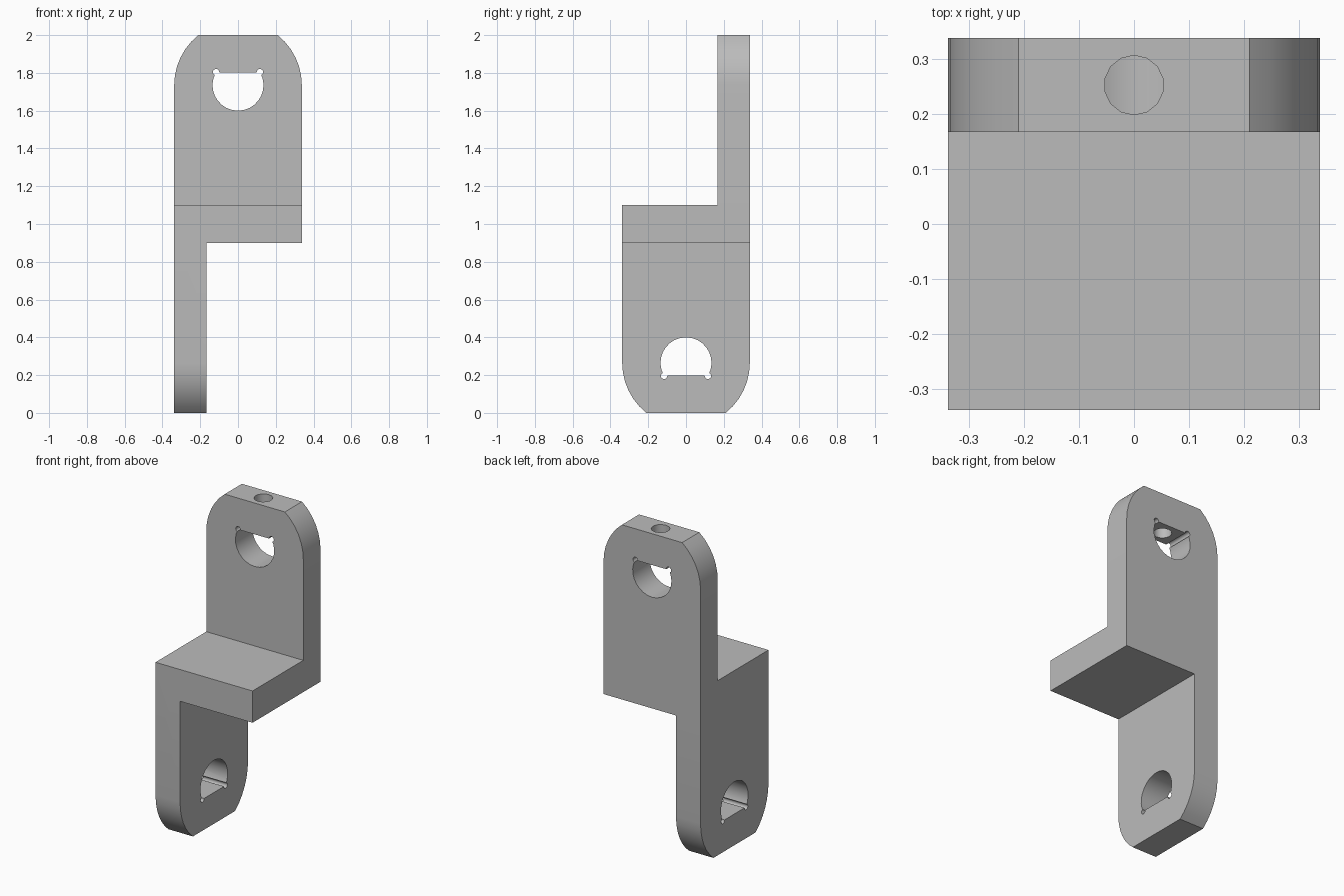
import bpy
import bmesh
from math import sin, cos, asin, pi
from mathutils import Matrix, Vector

if "Cube" in bpy.data.objects:
    bpy.data.objects.remove(bpy.data.objects["Cube"], do_unlink=True)

HALF = 0.338      # half width of the bracket
INNER = 0.167     # inner face of each tab
EYE_Z = 1.735     # centre of the keyed hole
FLAT_Z = 1.803    # flat side of the keyed hole
HOLE_R = 0.135

# Half turn that carries the upper tab onto the lower one
TURN = Matrix.Translation((0, 0, 1)) @ Matrix.Rotation(pi, 4, Vector((1, -1, 0))) @ Matrix.Translation((0, 0, -1))

steel = bpy.data.materials.new("plain grey")
steel.use_nodes = True
grey = (0.5, 0.5, 0.5, 1)
steel.diffuse_color = grey
steel.node_tree.nodes["Principled BSDF"].inputs["Base Color"].default_value = grey


def arc(cx, cz, r, start, end, steps):
    angles = [start + (end - start) * i / steps for i in range(steps + 1)]
    return [(cx + r * cos(a), cz + r * sin(a)) for a in angles]


def prism(name, profile, y0, y1, turned=False):
    """Extrude an x-z profile along y, optionally carried to the lower tab."""
    bm = bmesh.new()
    face = bm.faces.new([bm.verts.new((x, y0, z)) for x, z in profile])
    grown = bmesh.ops.extrude_face_region(bm, geom=[face])["geom"]
    verts = [v for v in grown if isinstance(v, bmesh.types.BMVert)]
    bmesh.ops.translate(bm, verts=verts, vec=(0, y1 - y0, 0))
    return finish(name, bm, turned)


def finish(name, bm, turned):
    if turned:
        bm.transform(TURN)
    bmesh.ops.recalc_face_normals(bm, faces=bm.faces)
    mesh = bpy.data.meshes.new(name)
    bm.to_mesh(mesh)
    bm.free()
    mesh.materials.append(steel)
    obj = bpy.data.objects.new(name, mesh)
    bpy.context.collection.objects.link(obj)
    return obj


def combine(target, tool, operation):
    mod = target.modifiers.new(tool.name, "BOOLEAN")
    mod.operation, mod.solver, mod.object = operation, "EXACT", tool
    tool.hide_render = True
    bpy.context.view_layer.objects.active = target
    bpy.ops.object.modifier_apply(modifier=mod.name)
    bpy.data.objects.remove(tool, do_unlink=True)


# Middle shelf
bracket = prism("bracket", [(-HALF, 0.9), (HALF, 0.9), (HALF, 1.1), (-HALF, 1.1)], -HALF, HALF)

# Tab outline: round shoulders cut flat at the end
shoulder = asin((2 - EYE_Z) / HALF)
tab = [(-HALF, 0.9), (HALF, 0.9)]
tab += arc(0, EYE_Z, HALF, 0, shoulder, 6)
tab += arc(0, EYE_Z, HALF, pi - shoulder, pi, 6)

# Keyed hole outline, with a flat on its outer side
chord = asin((FLAT_Z - EYE_Z) / HOLE_R)
keyed = arc(0, EYE_Z, HOLE_R, pi - chord, 2 * pi + chord, 18)

for end, turned in (("upper", False), ("lower", True)):
    combine(bracket, prism(end + "_tab", tab, INNER, HALF, turned), "UNION")

for end, turned in (("upper", False), ("lower", True)):
    combine(bracket, prism(end + "_keyed_hole", keyed, 0.1, 0.4, turned), "DIFFERENCE")
    # Corner reliefs of the keyed hole
    for side in (-1, 1):
        relief = arc(side * 0.116, 1.804, 0.017, 0, 2 * pi, 12)[:-1]
        combine(bracket, prism(end + "_relief", relief, 0.1, 0.4, turned), "DIFFERENCE")
    # Screw hole through the tab end
    bm = bmesh.new()
    bmesh.ops.create_cone(bm, cap_ends=True, segments=14, radius1=0.054, radius2=0.054, depth=0.35,
                          matrix=Matrix.Translation((0, (INNER + HALF) / 2, 1.925)))
    combine(bracket, finish(end + "_screw_hole", bm, turned), "DIFFERENCE")

# Smooth the rounded shoulders and bores
bpy.ops.object.select_all(action="DESELECT")
bracket.select_set(True)
bpy.context.view_layer.objects.active = bracket
bpy.ops.object.shade_smooth_by_angle(angle=0.55)
